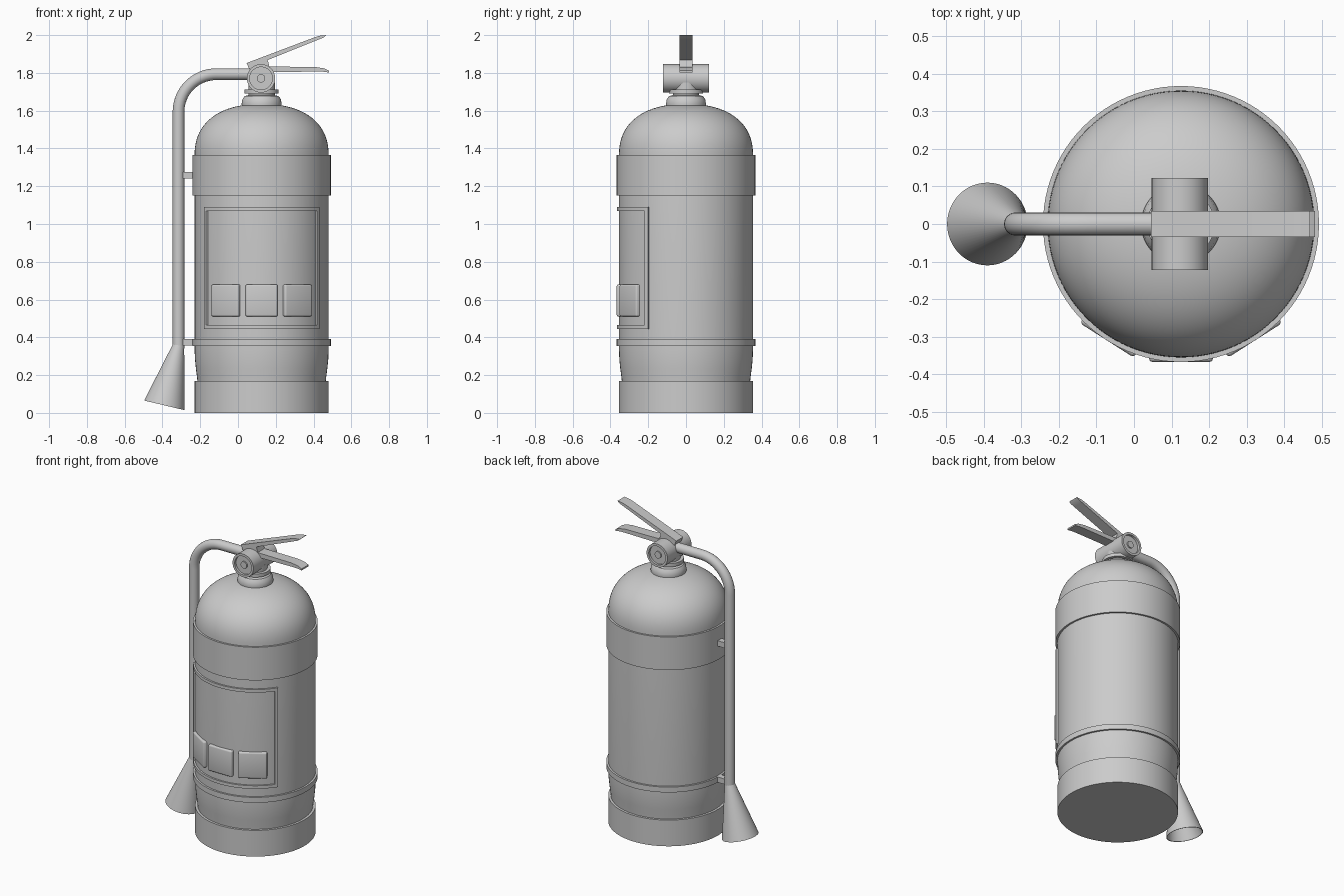
import bpy, bmesh, math
from mathutils import Matrix, Vector

if "Cube" in bpy.data.objects:
    bpy.data.objects.remove(bpy.data.objects["Cube"], do_unlink=True)

CX = 0.125      # axis of the tank
R = 0.355       # tank radius

grey = bpy.data.materials.new("plain_grey")
grey.use_nodes = True
grey.diffuse_color = (0.6, 0.6, 0.6, 1)
grey.node_tree.nodes["Principled BSDF"].inputs["Base Color"].default_value = (0.6, 0.6, 0.6, 1)


def finish(name, bm, matrix=Matrix(), angle=35):
    bmesh.ops.recalc_face_normals(bm, faces=bm.faces)
    mesh = bpy.data.meshes.new(name)
    bm.to_mesh(mesh)
    bm.free()
    mesh.transform(matrix)
    mesh.materials.append(grey)
    obj = bpy.data.objects.new(name, mesh)
    bpy.context.collection.objects.link(obj)
    bpy.ops.object.select_all(action="DESELECT")
    obj.select_set(True)
    bpy.context.view_layer.objects.active = obj
    bpy.ops.object.shade_smooth_by_angle(angle=math.radians(angle))
    return obj


def lathe(name, profile, matrix=Matrix.Translation((CX, 0, 0)), steps=96):
    """Revolve (radius, height) points around z."""
    bm = bmesh.new()
    verts = [bm.verts.new((r, 0, z)) for r, z in profile]
    edges = [bm.edges.new(pair) for pair in zip(verts, verts[1:])]
    bmesh.ops.spin(bm, geom=verts + edges, cent=(0, 0, 0), axis=(0, 0, 1),
                   angle=math.tau, steps=steps, use_merge=True)
    bmesh.ops.remove_doubles(bm, verts=bm.verts, dist=1e-5)
    return finish(name, bm, matrix)


def box(name, size, matrix, bevel=0):
    bm = bmesh.new()
    bmesh.ops.create_cube(bm, size=1, matrix=Matrix.Diagonal((*size, 1)))
    if bevel:
        bmesh.ops.bevel(bm, geom=bm.edges[:], offset=bevel, segments=3,
                        profile=0.5, affect="EDGES")
    return finish(name, bm, matrix)


def extrude_outline(name, outline, half_width):
    """Side outline in x, z given thickness along y."""
    bm = bmesh.new()
    face = bm.faces.new([bm.verts.new((x, -half_width, z)) for x, z in outline])
    new = bmesh.ops.extrude_face_region(bm, geom=[face])["geom"]
    bmesh.ops.translate(bm, vec=(0, 2 * half_width, 0),
                        verts=[v for v in new if isinstance(v, bmesh.types.BMVert)])
    return finish(name, bm)


def arc_plate(name, a0, a1, z0, z1, r0, r1):
    """Bent strip on the front of the tank, angles in degrees from -y."""
    bm = bmesh.new()
    count = max(2, round(abs(a1 - a0) / 3))
    rings = []
    for i in range(count + 1):
        a = math.radians(a0 + (a1 - a0) * i / count)
        rings.append([bm.verts.new((CX + r * math.sin(a), -r * math.cos(a), z))
                      for r, z in ((r0, z0), (r1, z0), (r1, z1), (r0, z1))])
    for p, q in zip(rings, rings[1:]):
        for k in range(4):
            bm.faces.new((p[k], p[(k + 1) % 4], q[(k + 1) % 4], q[k]))
    bm.faces.new(rings[0])
    bm.faces.new(rings[-1])
    return finish(name, bm)


# Tank: foot skirt, tucked lower edge, wall and dome
profile = [(0, 0), (R, 0), (R, 0.17), (0.34, 0.17)]
profile += [(0.342, 0.19), (0.348, 0.235), (0.353, 0.285), (R, 0.34)]
for i in range(25):
    t = math.pi / 2 * i / 24
    profile.append((R * max(math.cos(t), 0) ** 0.86, 1.36 + 0.275 * math.sin(t) ** 0.86))
profile[-1] = (0, profile[-1][1])
lathe("tank", profile)


# Straps around the tank
def strap(name, z0, z1):
    lathe(name, [(0.35, z0), (0.367, z0), (0.367, z1), (0.35, z1)])


strap("upper_strap", 1.15, 1.365)
strap("lower_strap", 0.355, 0.39)

# Neck and collar
lathe("neck", [(0, 1.6), (0.102, 1.61), (0.106, 1.635), (0.102, 1.66), (0.09, 1.677),
               (0.07, 1.682), (0.07, 1.75), (0, 1.75)], steps=64)
lathe("collar", [(0.06, 1.69), (0.09, 1.69), (0.09, 1.712), (0.06, 1.712)], steps=64)

# Valve barrel lying front to back, with recessed ends
end = [(0, 0.116), (0.022, 0.116), (0.022, 0.108), (0.06, 0.108), (0.06, 0.123), (0.075, 0.123)]
lathe("valve_barrel", end + [(r, -h) for r, h in reversed(end)],
      Matrix.Translation((0.122, 0, 1.771)) @ Matrix.Rotation(math.pi / 2, 4, "X"), steps=64)

# Handles
extrude_outline("squeeze_lever", [
    (0.045, 1.852), (0.06, 1.82), (0.17, 1.82), (0.157, 1.868), (0.43, 1.978),
    (0.455, 1.988), (0.468, 2.0), (0.435, 1.997), (0.41, 1.99)], 0.035)
extrude_outline("carry_handle", [
    (0.14, 1.803), (0.4, 1.807), (0.445, 1.807), (0.482, 1.802), (0.482, 1.812),
    (0.455, 1.824), (0.41, 1.831), (0.14, 1.834)], 0.035)

# Hose
bend = 0.2
path = [(-0.315, 0.34)]
for i in range(17):
    t = math.pi / 2 * i / 16
    path.append((-0.315 + bend * (1 - math.cos(t)), 1.593 + bend * math.sin(t)))
path.append((0.1, 1.793))
curve = bpy.data.curves.new("hose", "CURVE")
curve.dimensions = "3D"
curve.bevel_depth = 0.031
curve.bevel_resolution = 6
curve.use_fill_caps = True
spline = curve.splines.new("POLY")
spline.points.add(len(path) - 1)
for point, (x, z) in zip(spline.points, path):
    point.co = (x, 0, z, 1)
curve.materials.append(grey)
hose = bpy.data.objects.new("hose", curve)
bpy.context.collection.objects.link(hose)
bpy.ops.object.select_all(action="DESELECT")
hose.select_set(True)
bpy.context.view_layer.objects.active = hose
bpy.ops.object.convert(target="MESH")
bpy.ops.object.shade_smooth_by_angle(angle=math.radians(35))

# Discharge horn, hollow, tilted outwards
top, mouth = Vector((-0.314, 0, 0.36)), Vector((-0.39, 0, 0.04))
axis = mouth - top
length = axis.length
lathe("horn", [(0, 0), (0.03, 0), (0.11, length), (0.106, length), (0.026, 0.012), (0, 0.012)],
      Matrix.Translation(top) @ axis.to_track_quat("Z", "Y").to_matrix().to_4x4(), steps=64)

# Clips between the straps and the hose
for name, z in (("upper_hose_clip", 1.258), ("lower_hose_clip", 0.373)):
    box(name, (0.085, 0.04, 0.035), Matrix.Translation((-0.265, 0, z)))

# Label frame wrapped around the front
A, W, Z0, Z1, H = 56.5, 3.2, 0.445, 1.09, 0.02
for name, a0, a1, z0, z1 in (
        ("frame_bottom", -A, A, Z0, Z0 + H), ("frame_top", -A, A, Z1 - H, Z1),
        ("frame_right", -A, -A + W, Z0 + H, Z1 - H), ("frame_left", A - W, A, Z0 + H, Z1 - H)):
    arc_plate(name, a0, a1, z0, z1, 0.345, 0.366)

# Three raised label tiles
for name, a in (("tile_right", -32.5), ("tile_middle", 0), ("tile_left", 32.5)):
    box(name, (0.17, 0.05, 0.17),
        Matrix.Translation((CX, 0, 0.595)) @ Matrix.Rotation(math.radians(a), 4, "Z")
        @ Matrix.Translation((0, -0.342, 0)), bevel=0.01)
